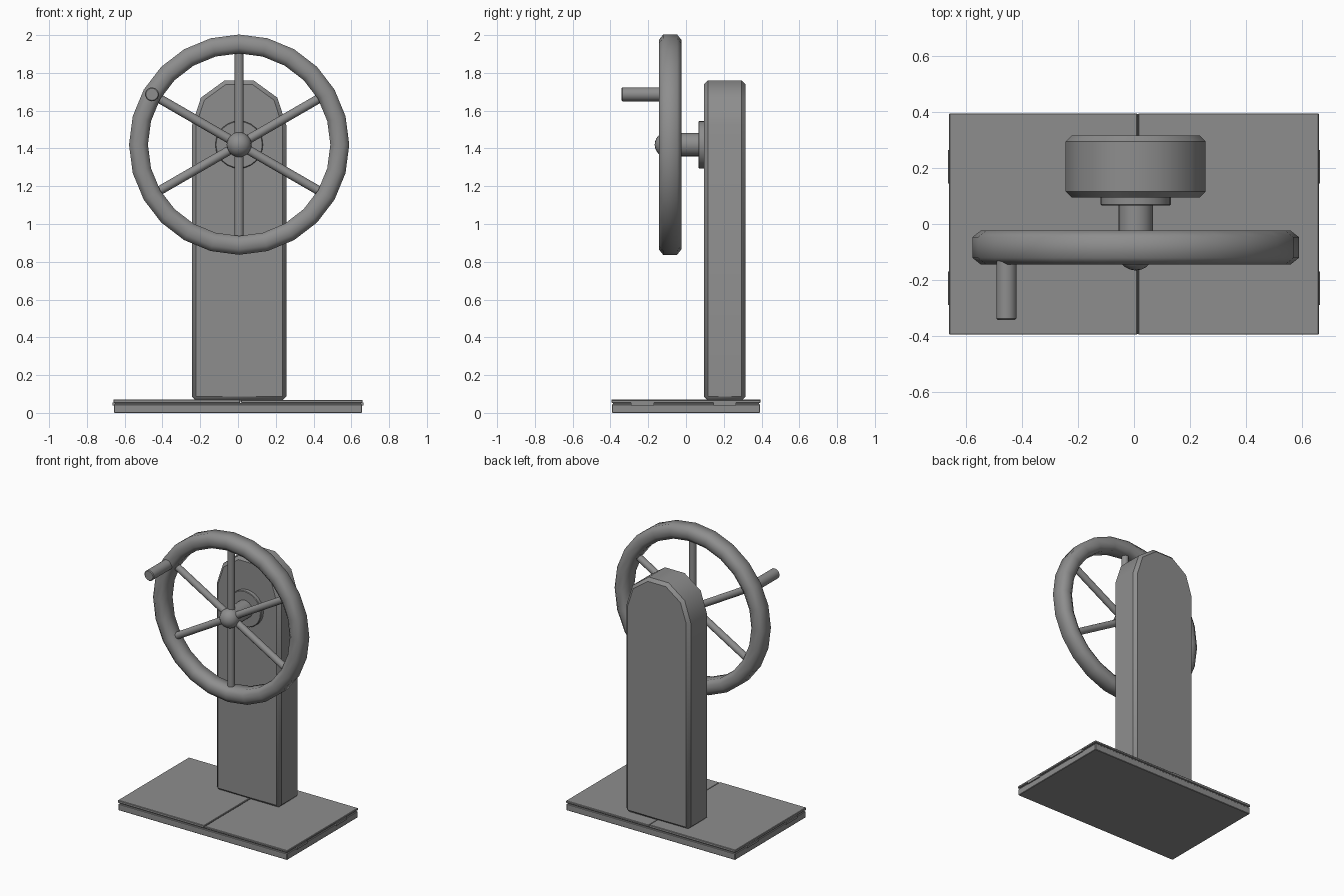
import bpy, bmesh, math
from mathutils import Vector, Matrix

old = bpy.data.objects.get("Cube")
if old:
    bpy.data.objects.remove(old, do_unlink=True)

grey = bpy.data.materials.new("plain grey")
grey.use_nodes = True
COLOR = (0.27, 0.27, 0.27, 1)
grey.diffuse_color = COLOR
grey.node_tree.nodes["Principled BSDF"].inputs["Base Color"].default_value = COLOR

CX, CZ = 0.006, 1.42      # wheel axis
WHEEL_Y = -0.084
RIM_R = 0.533


def finish(name, bm, smooth=None):
    bmesh.ops.recalc_face_normals(bm, faces=bm.faces)
    mesh = bpy.data.meshes.new(name)
    bm.to_mesh(mesh)
    bm.free()
    mesh.materials.append(grey)
    ob = bpy.data.objects.new(name, mesh)
    bpy.context.collection.objects.link(ob)
    if smooth:
        bpy.ops.object.select_all(action='DESELECT')
        ob.select_set(True)
        bpy.context.view_layer.objects.active = ob
        bpy.ops.object.shade_smooth_by_angle(angle=math.radians(smooth))
    return ob


def bevel(ob, width):
    mod = ob.modifiers.new("bevel", 'BEVEL')
    mod.width = width
    mod.segments = 1
    mod.limit_method = 'ANGLE'
    mod.angle_limit = math.radians(50)


def box(name, lo, hi, width=0):
    lo, hi = Vector(lo), Vector(hi)
    bm = bmesh.new()
    mat = Matrix.Translation((lo + hi) / 2) @ Matrix.Diagonal((*(hi - lo), 1))
    bmesh.ops.create_cube(bm, size=1, matrix=mat)
    ob = finish(name, bm)
    if width:
        bevel(ob, width)
    return ob


def rod(name, a, b, radius, sides):
    a, b = Vector(a), Vector(b)
    bm = bmesh.new()
    turn = (b - a).to_track_quat('Z', 'Y').to_matrix().to_4x4()
    bmesh.ops.create_cone(bm, cap_ends=True, segments=sides, radius1=radius, radius2=radius,
                          depth=(b - a).length, matrix=Matrix.Translation((a + b) / 2) @ turn)
    return finish(name, bm, 40)


# Base: lower slab, recessed joint, two top plates
box("base_slab", (-0.657, -0.392, 0), (0.657, 0.392, 0.046), 0.003)
box("base_joint", (-0.65, -0.386, 0.046), (0.65, 0.386, 0.053))
box("top_plate_right", (-0.66, -0.395, 0.053), (0.012, 0.395, 0.072), 0.003)
box("top_plate_left", (0.015, -0.395, 0.053), (0.66, 0.395, 0.068), 0.003)

# Small latch tabs on both ends
for side, s in (("right", -1), ("left", 1)):
    for place, y in (("front", -0.23), ("back", 0.205)):
        x0, x1 = sorted((s * 0.645, s * 0.665))
        box(f"tab_{side}_{place}", (x0, y - 0.06, 0.039), (x1, y + 0.06, 0.055))

# Post with rounded top
HALF, ARC_Z = 0.25, 1.522
outline = [(CX - HALF, 0.066), (CX + HALF, 0.066)]
for k in range(6):
    a = math.pi * k / 5
    outline.append((CX + HALF * math.cos(a), ARC_Z + HALF * math.sin(a)))
bm = bmesh.new()
face = bm.faces.new([bm.verts.new((x, 0.095, z)) for x, z in outline])
out = bmesh.ops.extrude_face_region(bm, geom=[face])
bmesh.ops.translate(bm, vec=(0, 0.221, 0),
                    verts=[v for v in out["geom"] if isinstance(v, bmesh.types.BMVert)])
bevel(finish("post", bm, 40), 0.021)

# Axle and flange
bevel(rod("flange", (CX, 0.1, CZ), (CX, 0.066, CZ), 0.126, 24), 0.004)
rod("axle", (CX, 0.08, CZ), (CX, WHEEL_Y, CZ), 0.062, 20)

# Hub ball
bm = bmesh.new()
bmesh.ops.create_uvsphere(bm, u_segments=20, v_segments=12, radius=0.066,
                          matrix=Matrix.Translation((CX, -0.1, CZ)))
finish("hub", bm, 60)

# Rim: eight-sided section swept round the axis
section = [(0.05, 0.037), (0.021, 0.06), (-0.021, 0.06), (-0.05, 0.037)]
section += [(r, -y) for r, y in reversed(section)]
SIDES = 24
bm = bmesh.new()
rings = []
for i in range(SIDES):
    a = math.tau * i / SIDES
    rings.append([bm.verts.new((CX + (RIM_R + r) * math.cos(a), WHEEL_Y + y,
                                CZ + (RIM_R + r) * math.sin(a))) for r, y in section])
n = len(section)
for i in range(SIDES):
    p, q = rings[i], rings[(i + 1) % SIDES]
    for j in range(n):
        k = (j + 1) % n
        bm.faces.new((p[j], p[k], q[k], q[j]))
finish("rim", bm, 60)


# Spokes
def on_wheel(radius, degrees, y):
    a = math.radians(degrees)
    return (CX + radius * math.cos(a), y, CZ + radius * math.sin(a))


for i in range(6):
    deg = 30 + 60 * i
    rod(f"spoke_{i + 1}", on_wheel(0.03, deg, WHEEL_Y), on_wheel(RIM_R, deg, WHEEL_Y), 0.024, 12)

# Crank handle on the rim
grip = rod("crank_handle", on_wheel(RIM_R, 150, WHEEL_Y), on_wheel(RIM_R, 150, -0.342), 0.037, 14)
bevel(grip, 0.005)
